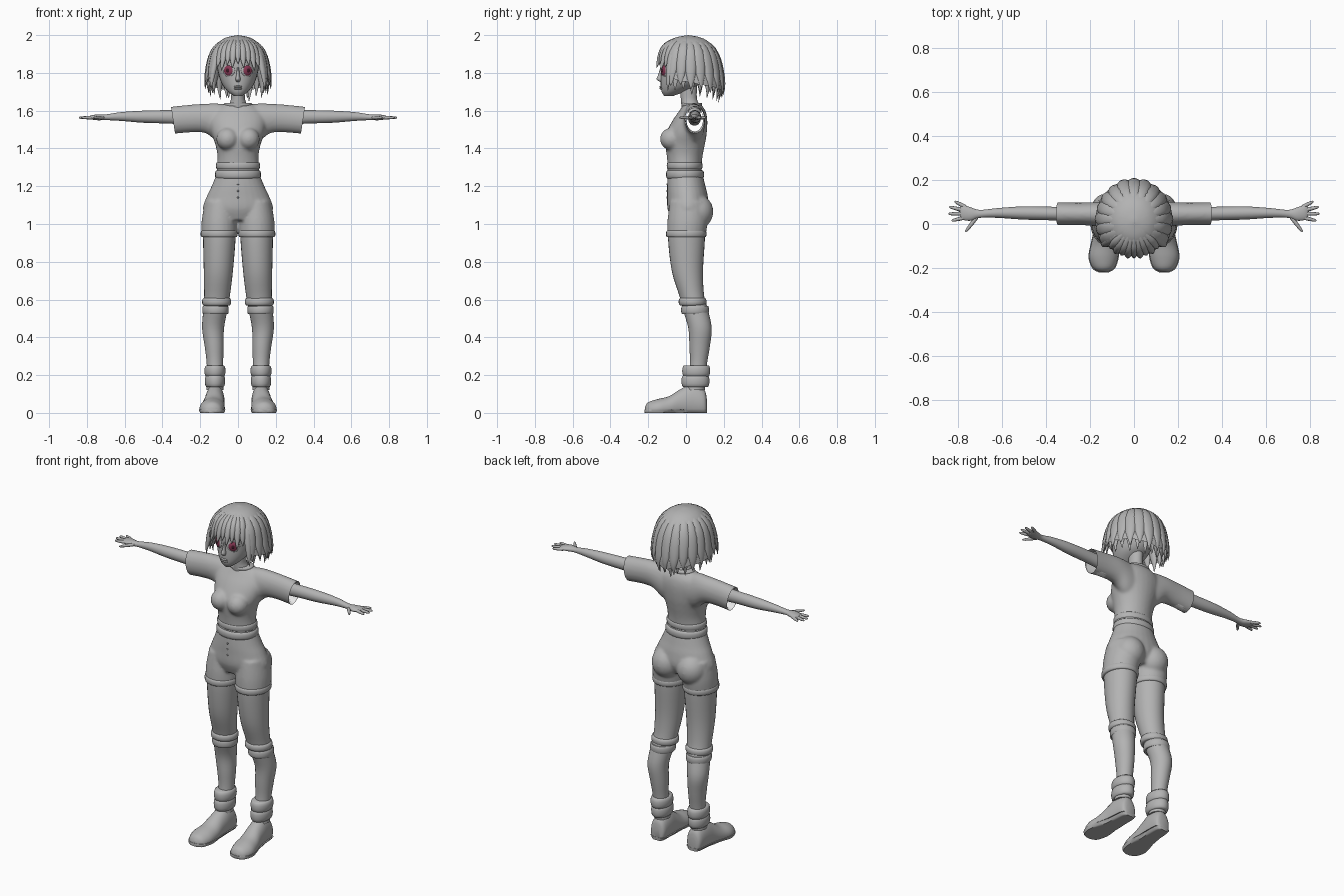
import bpy, bmesh
from math import sin, cos, pi, sqrt, radians
from mathutils import Vector, Matrix

cube = bpy.data.objects.get("Cube")
if cube:
    bpy.data.objects.remove(cube)


def material(name, *rgb):
    m = bpy.data.materials.new(name)
    m.use_nodes = True
    m.diffuse_color = (*rgb, 1)
    m.node_tree.nodes["Principled BSDF"].inputs["Base Color"].default_value = (*rgb, 1)
    return m


grey = material("plain grey", .45, .45, .45)
pale = material("pale lining", .8, .8, .8)
crimson = material("crimson iris", .25, .04, .09)
dark = material("dark pupil", .05, .01, .02)


def spline(rows, steps):
    """Catmull-Rom interpolation of equal-length tuples."""
    out = []
    for i in range(len(rows) - 1):
        a, b, c, d = (rows[max(0, min(len(rows) - 1, i + k))] for k in (-1, 0, 1, 2))
        for s in range(steps):
            t = s / steps
            out.append(tuple(q + t * ((r - p) + t * ((2 * p - 5 * q + 4 * r - s4) + t * (3 * (q - r) + s4 - p))) / 2
                             for p, q, r, s4 in zip(a, b, c, d)))
    return out + [tuple(rows[-1])]


def skin_rings(bm, rings, cap=True):
    loops = [[bm.verts.new(p) for p in ring] for ring in rings]
    n = len(loops[0])
    for a, b in zip(loops, loops[1:]):
        for i in range(n):
            bm.faces.new((a[i], a[(i + 1) % n], b[(i + 1) % n], b[i]))
    if cap:
        bm.faces.new(loops[0])
        bm.faces.new(loops[-1][::-1])


def add_loft(bm, axis, rows, sides=28, steps=4, flip=1, low=-9, high=9, cap=True):
    """Rows: position along axis, centre across, lowest, highest, half width."""
    rings = []
    for pos, c, lo, hi, r in spline(rows, steps):
        ring = []
        for k in range(sides):
            a = 2 * pi * k / sides
            u, v = c + r * cos(a), (lo + hi) / 2 + (hi - lo) / 2 * sin(a)
            x, y, z = {"x": (pos, u, v), "y": (u, pos, v), "z": (u, v, pos)}[axis]
            ring.append((x * flip, y, max(low, min(high, z))))
        rings.append(ring)
    skin_rings(bm, rings, cap)


def add_tube(bm, pts, side, sizes, sides=10):
    """Flattened tube through points; side is its fixed width direction."""
    rings = []
    for i, (p, (w, th)) in enumerate(zip(pts, sizes)):
        along = (pts[min(i + 1, len(pts) - 1)] - pts[max(i - 1, 0)]).normalized()
        up = side.cross(along).normalized()
        rings.append([p + side * w * cos(2 * pi * k / sides) + up * th * sin(2 * pi * k / sides)
                      for k in range(sides)])
    skin_rings(bm, rings)


def add_ball(bm, centre, size, turn=0):
    bmesh.ops.create_uvsphere(bm, u_segments=24, v_segments=14, radius=1, matrix=Matrix.Translation(centre)
                              @ Matrix.Rotation(turn, 4, "Z") @ Matrix.Diagonal((*size, 1)))


def finish(name, bm, mat=grey, mirror=False):
    bmesh.ops.recalc_face_normals(bm, faces=bm.faces)
    me = bpy.data.meshes.new(name)
    bm.to_mesh(me)
    bm.free()
    me.materials.append(mat)
    ob = bpy.data.objects.new(name, me)
    bpy.context.collection.objects.link(ob)
    bpy.ops.object.select_all(action="DESELECT")
    ob.select_set(True)
    bpy.context.view_layer.objects.active = ob
    bpy.ops.object.shade_smooth_by_angle(angle=radians(50))
    if mirror:
        ob.modifiers.new("Mirror", "MIRROR").use_axis = (True, False, False)
    return ob


def loft(name, axis, rows, mat=grey, mirror=False, **kw):
    bm = bmesh.new()
    add_loft(bm, axis, rows, **kw)
    return finish(name, bm, mat, mirror)


def ball(name, centre, size, mat=grey, mirror=False, turn=0):
    bm = bmesh.new()
    add_ball(bm, centre, size, turn)
    return finish(name, bm, mat, mirror)


def band(name, z, c, lo, hi, r, h, bulge, mirror=False):
    rows = []
    for k in (-1, -.8, -.4, 0, .4, .8, 1):
        e = bulge * sqrt(1 - k * k)
        rows.append((z + k * h, c, lo - e, hi + e, r + e))
    return loft(name, "z", rows, mirror=mirror, steps=1)


def fuse(ob, passes):
    """Merge overlapping volumes into one smooth cloth surface."""
    rm = ob.modifiers.new("Remesh", "REMESH")
    rm.mode, rm.voxel_size, rm.use_smooth_shade = "VOXEL", .008, True
    ob.modifiers.new("Smooth", "SMOOTH").iterations = passes
    for m in ("Remesh", "Smooth"):
        bpy.ops.object.modifier_apply(modifier=m)


# Shirt: torso, bust and sleeves fused, sleeve ends cut open
bm = bmesh.new()
add_loft(bm, "z", [(1.24, 0, -.1, .09, .115), (1.3, 0, -.097, .083, .112), (1.36, 0, -.102, .088, .109),
                   (1.42, 0, -.11, .1, .12), (1.48, 0, -.105, .11, .14), (1.55, 0, -.07, .113, .15),
                   (1.6, 0, -.035, .103, .13), (1.635, 0, -.012, .078, .075)])
for s in (1, -1):
    add_ball(bm, (s * .055, -.075, 1.45), (.06, .063, .06))
    add_loft(bm, "x", [(0, .035, 1.42, 1.62, .06), (.1, .04, 1.43, 1.638, .06), (.17, .045, 1.48, 1.637, .055),
                       (.26, .046, 1.485, 1.631, .051), (.39, .047, 1.471, 1.617, .054)], flip=s)
shirt = finish("shirt", bm)
fuse(shirt, 8)
bm = bmesh.new()
bm.from_mesh(shirt.data)
for s in (1, -1):
    bmesh.ops.bisect_plane(bm, geom=bm.verts[:] + bm.edges[:] + bm.faces[:], plane_co=(s * .344, 0, 1.55),
                           plane_no=(s, 0, -.15), clear_outer=True)
bm.to_mesh(shirt.data)
bm.free()
loft("sleeve_lining", "x", [(.2, .046, 1.49, 1.622, .045), (.333, .047, 1.48, 1.614, .049)],
     pale, True, cap=False)
band("shirt_hem", 1.262, 0, -.098, .088, .114, .022, .008)
band("shirt_fold", 1.308, 0, -.096, .082, .111, .018, .006)
band("collar", 1.632, 0, -.02, .082, .07, .009, .004)

# Shorts: hips, legs and seat fused
bm = bmesh.new()
add_loft(bm, "z", [(1.02, 0, -.075, .09, .15), (1.08, 0, -.098, .12, .186), (1.15, 0, -.1, .115, .164),
                   (1.2, 0, -.1, .103, .14), (1.27, 0, -.096, .087, .112)])
for s in (1, -1):
    add_loft(bm, "z", [(.94, .1, -.1, .104, .094), (1.02, .098, -.098, .115, .094), (1.12, .095, -.085, .11, .08)],
             flip=s)
    add_ball(bm, (s * .083, .06, 1.065), (.085, .085, .09))
fuse(finish("shorts", bm), 5)
band("shorts_cuff", .948, .1, -.1, .103, .092, .018, .006, True)
for z in (1.14, 1.175, 1.21):
    ball("fly_button", (0, -.1, z), (.005, .004, .005))

# Legs, stockings and ankle rolls
loft("legs", "z", [(.12, .122, 0, .1, .045), (.25, .122, .02, .11, .043), (.35, .126, .018, .126, .05),
                   (.45, .132, .012, .136, .058), (.55, .119, -.018, .115, .064), (.62, .111, -.035, .096, .068),
                   (.75, .104, -.075, .09, .077), (.92, .099, -.095, .1, .086), (1, .099, -.09, .1, .086)],
     mirror=True)
band("stocking_top", .588, .113, -.03, .1, .068, .02, .009, True)
band("stocking_fold", .545, .119, -.02, .116, .064, .022, .006, True)
band("ankle_roll_upper", .222, .122, -.01, .118, .046, .03, .01, True)
band("ankle_roll_lower", .168, .122, -.014, .114, .044, .032, .01, True)

# Shoes with flat soles
shoe = [(.11, .12, -.01, .075, .025), (.095, .12, -.025, .125, .045), (.03, .122, -.03, .15, .051),
        (-.03, .126, -.03, .125, .054), (-.09, .132, -.03, .088, .062), (-.15, .138, -.03, .073, .066),
        (-.2, .138, -.025, .056, .048), (-.218, .138, -.005, .03, .018)]
loft("shoe", "y", shoe, mirror=True, low=.004)
loft("sole", "y", [(y * 1.01, c, lo, hi, r + .003) for y, c, lo, hi, r in shoe], mirror=True, low=0, high=.018)

# Arms and hands
loft("arms", "x", [(.22, .045, 1.52, 1.603, .034), (.35, .047, 1.531, 1.603, .031), (.5, .05, 1.536, 1.6, .03),
                   (.62, .05, 1.546, 1.592, .022), (.7, .046, 1.55, 1.58, .018), (.74, .045, 1.549, 1.58, .03),
                   (.775, .052, 1.553, 1.576, .034), (.79, .053, 1.558, 1.57, .024)], mirror=True)
bm = bmesh.new()
for start, tip in (((.765, .077), (.815, .103)), ((.772, .062), (.84, .078)), ((.772, .047), (.843, .046)),
                   ((.765, .03), (.828, .015)), ((.715, .03), (.765, -.035))):
    a, b = (Vector((x, y, 1.563)) for x, y in (start, tip))
    side = (b - a).cross(Vector((0, 0, 1))).normalized()
    add_tube(bm, [a.lerp(b, t) for t in (0, .4, .8, .95, 1)], side,
             [(r, r) for r in (.009, .009, .007, .005, .002)])
finish("fingers", bm, mirror=True)

# Neck, head and face
loft("neck", "z", [(1.59, 0, -.02, .085, .06), (1.635, 0, -.025, .068, .046), (1.67, 0, -.028, .057, .036),
                   (1.75, 0, -.035, .06, .038)])
loft("head", "z", [(1.677, 0, -.115, -.07, .02), (1.7, 0, -.129, -.01, .052), (1.74, 0, -.134, .07, .084),
                   (1.8, 0, -.132, .11, .105), (1.87, 0, -.132, .125, .113), (1.94, 0, -.1, .1, .09),
                   (1.975, 0, -.04, .05, .04)])
loft("nose", "z", [(1.752, 0, -.136, -.115, .008), (1.766, 0, -.156, -.11, .013), (1.79, 0, -.147, -.11, .009),
                   (1.83, 0, -.136, -.11, .006)], sides=16)
for name, z in (("upper_lip", 1.727), ("lower_lip", 1.717)):
    ball(name, (0, -.13, z), (.022, .011, .006))
gaze = Vector((sin(.5), -cos(.5), 0))
eye = Vector((.05, -.117, 1.813))
ball("eyelid", eye - gaze * .003, (.036, .009, .034), grey, True, .5)
ball("iris", eye, (.027, .011, .028), crimson, True, .5)
ball("pupil", eye + gaze * .007, (.011, .006, .013), dark, True, .5)

# Hair: a cap under layered pointed locks, all following one crown-to-tip profile
fall = spline([(0, 2), (.4, 1.984), (.7, 1.94), (.86, 1.87), (.96, 1.79), (1, 1.72), (.9, 1.63)], 12)


def strand(angle, hem, scale, drop, count):
    kept = [(r, z) for r, z in fall if z >= hem]
    picks = [kept[round(k * (len(kept) - 1) / (count - 1))] for k in range(count)]
    return [Vector((.185 * scale * r * sin(angle), .012 - .2 * scale * r * cos(angle), z - drop)) for r, z in picks]


def hem_height(angle):
    turn = abs((angle + pi) % (2 * pi) - pi)
    return 1.85 - .03 * turn if turn < .95 else 1.73 - .035 * (turn - .95)


bm = bmesh.new()
angles = [2 * pi * k / 64 for k in range(64)]
columns = [strand(a, hem_height(a) + .04, .95, 0, 16) for a in angles]
skin_rings(bm, [[c[k] for c in columns] for k in range(16)], cap=False)
bmesh.ops.remove_doubles(bm, verts=bm.verts, dist=.0001)
finish("hair_cap", bm)


def locks(name, turns, scale, width, lift):
    bm = bmesh.new()
    for i, a in enumerate(turns):
        path = strand(a, hem_height(a) + lift + .018 * (i % 2), scale, .012, 14)
        sizes = []
        for k in range(14):
            t = k / 13
            taper = min(1, .15 + 1.6 * t) * max(.04, 1 - t ** 5)
            sizes.append((width * taper, .018 * taper))
        add_tube(bm, path, Vector((cos(a), sin(a), 0)), sizes)
    finish(name, bm)


locks("outer_locks", [1.05 + (2 * pi - 2.1) * k / 14 for k in range(15)], .94, .037, .015)
locks("inner_locks", [1.15 + (2 * pi - 2.3) * k / 15 for k in range(16)], .86, .03, -.01)
locks("fringe_locks", [-.96 + 1.92 * k / 10 for k in range(11)], .94, .023, -.012)
